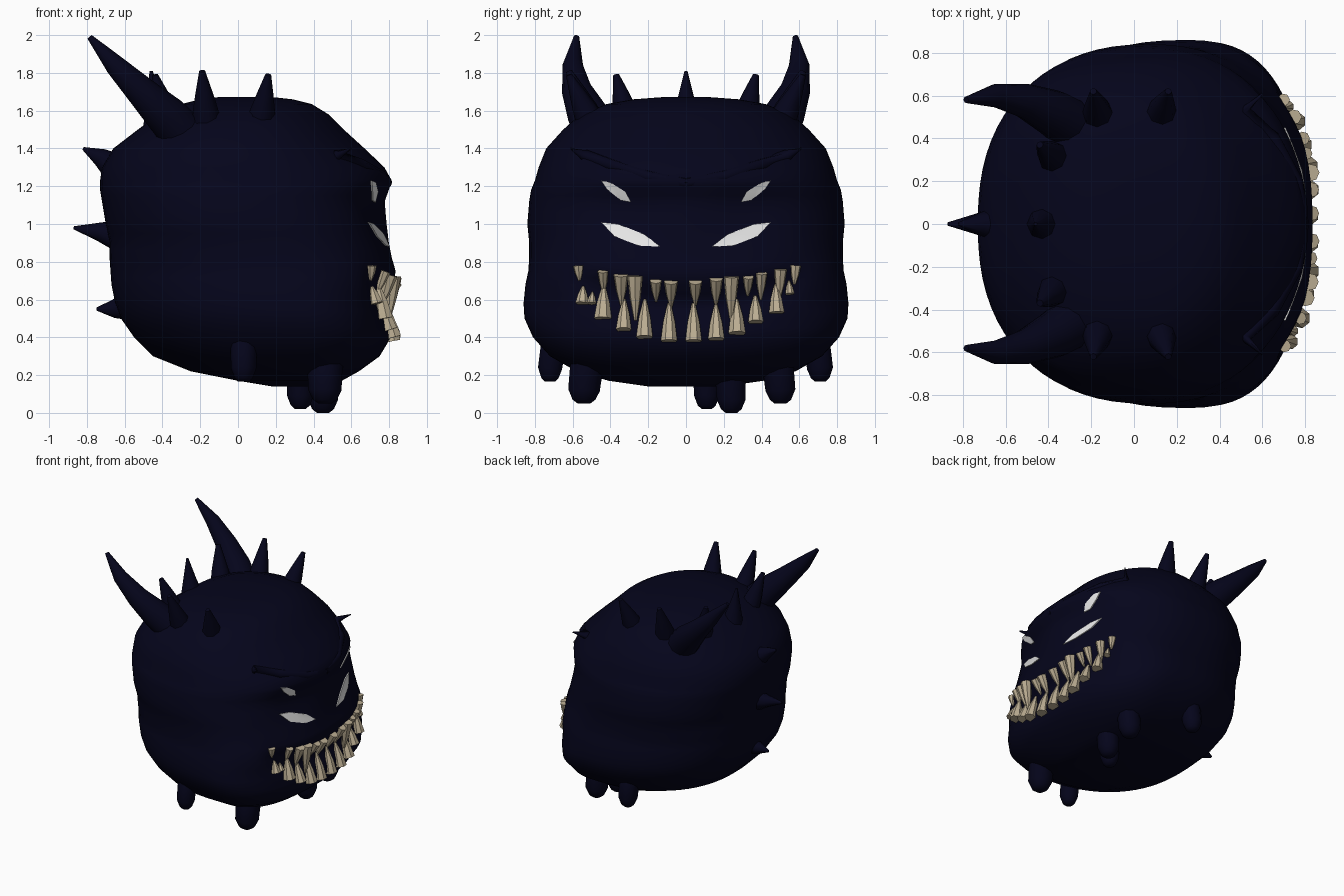
import bpy, bmesh, math
from mathutils import Vector

if "Cube" in bpy.data.objects:
    bpy.data.objects.remove(bpy.data.objects["Cube"])


def material(name, rgb):
    m = bpy.data.materials.new(name)
    m.diffuse_color = (*rgb, 1)
    m.use_nodes = True
    m.node_tree.nodes["Principled BSDF"].inputs["Base Color"].default_value = m.diffuse_color
    return m


NAVY = material("dark_navy", (0.0014, 0.0014, 0.0110))
IVORY = material("ivory", (0.50, 0.42, 0.29))
WHITE = material("white", (0.80, 0.80, 0.80))


def finish(name, bm, mat, angle=50):
    bmesh.ops.recalc_face_normals(bm, faces=bm.faces)
    me = bpy.data.meshes.new(name)
    bm.to_mesh(me)
    bm.free()
    ob = bpy.data.objects.new(name, me)
    bpy.context.collection.objects.link(ob)
    me.materials.append(mat)
    bpy.ops.object.select_all(action='DESELECT')
    ob.select_set(True)
    bpy.context.view_layer.objects.active = ob
    bpy.ops.object.shade_smooth_by_angle(angle=math.radians(angle))
    return ob


def loft(bm, rings):
    rows = [[bm.verts.new(p) for p in r] for r in rings]
    n = len(rows[0])
    for a, b in zip(rows, rows[1:]):
        for i in range(n):
            j = (i + 1) % n
            bm.faces.new((a[i], a[j], b[j], b[i]))
    bm.faces.new(rows[0][::-1])
    bm.faces.new(rows[-1])


def tube(bm, pts, radii, sides=8):
    """Tapered tube along a path."""
    pts = [Vector(p) for p in pts]
    rings = []
    for k, p in enumerate(pts):
        t = (pts[min(k + 1, len(pts) - 1)] - pts[max(k - 1, 0)]).normalized()
        u = t.cross(Vector((0, 1, 0))).normalized()
        v = t.cross(u)
        rings.append([p + radii[k] * (u * math.cos(a) + v * math.sin(a))
                      for a in (math.tau * i / sides for i in range(sides))])
    loft(bm, rings)


# Body sections: height, back x, front x, half width
SECTIONS = [
    (.14, .18, .48, .20), (.17, .00, .55, .41), (.22, -.25, .64, .58),
    (.30, -.45, .75, .72), (.40, -.55, .81, .81), (.50, -.62, .80, .855),
    (.58, -.65, .80, .86), (.68, -.67, .825, .85), (.75, -.675, .835, .835),
    (.82, -.68, .815, .83), (.90, -.68, .80, .83), (1.0, -.70, .79, .84),
    (1.12, -.72, .78, .83), (1.18, -.73, .80, .82), (1.23, -.73, .815, .80),
    (1.30, -.72, .775, .78), (1.40, -.66, .67, .74), (1.50, -.53, .56, .65),
    (1.58, -.42, .48, .56), (1.635, -.30, .39, .42), (1.66, -.20, .29, .28),
    (1.672, -.10, .18, .12)]
BACK_POWER = 2.35


def blend(z, low, high):
    return min(max((z - low) / (high - low), 0), 1)


def centre(z, back, front):
    """Widest point: further forward in the lower half."""
    return back + (.64 - .12 * blend(z, .5, 1)) * (front - back)


def front_power(z):
    return 2.45 - .35 * blend(z, .8, 1.3)


def recess(y, z):
    """Depth of the mouth groove and the eye sockets."""
    y = abs(y)
    mouth = .045 * math.exp(-((z - .57 - .4 * y * y) / .08) ** 2) / (1 + math.exp((y - .60) / .03))
    eye = .035 * math.exp(-((y - .33) / .22) ** 2 - ((z - 1.05) / .15) ** 2)
    return mouth + eye


def section(z):
    for a, b in zip(SECTIONS, SECTIONS[1:]):
        if a[0] <= z <= b[0]:
            f = (z - a[0]) / (b[0] - a[0])
            return [p + (q - p) * f for p, q in zip(a, b)]


def front_x(y, z):
    """Front surface of the body at a given y and z."""
    _, back, front, half = section(z)
    c, p = centre(z, back, front), front_power(z)
    return c + (front - c) * (1 - min(abs(y) / half, 1) ** p) ** (1 / p) - recess(y, z)


# Heights of the body rings, with extra rings across the face
heights = [s[0] for s in SECTIONS]
heights = sorted(heights + [(a + b) / 2 for a, b in zip(heights, heights[1:]) if .4 <= a < 1.2])
bm = bmesh.new()
rings = []
for h in heights:
    z, back, front, half = section(h)
    c = centre(z, back, front)
    ring = []
    for i in range(72):
        a = math.tau * i / 72
        ca, sa = math.cos(a), math.sin(a)
        p = front_power(z) if ca > 0 else BACK_POWER
        ux = math.copysign(abs(ca) ** (2 / p), ca)
        y = math.copysign(abs(sa) ** (2 / p), sa) * half
        x = c + ux * (front - c) - recess(y, z) if ca > .3 else c + ux * (front - c if ux > 0 else c - back)
        ring.append((x, y, z))
    rings.append(ring)
loft(bm, rings)
finish("body", bm, NAVY, 70)

# Large horns, side crown spikes and brow ridges, mirrored across y
for s, side in ((-1, "right"), (1, "left")):
    bm = bmesh.new()
    tube(bm, [(-.22, s * .42, 1.40), (-.38, s * .52, 1.575), (-.51, s * .575, 1.70),
              (-.65, s * .60, 1.84), (-.785, s * .58, 1.99)],
         [.13, .110, .082, .055, .015], 12)
    finish(side + "_horn", bm, NAVY)

    bm = bmesh.new()
    for base, tip in (((-.16, s * .47, 1.46), (-.19, s * .62, 1.81)),
                      ((.11, s * .47, 1.46), (.16, s * .62, 1.79)),
                      ((-.35, s * .29, 1.46), (-.44, s * .37, 1.79))):
        b, t = Vector(base), Vector(tip)
        tube(bm, [b, b.lerp(t, .45), b.lerp(t, .7), t], [.09, .064, .043, .016])
    finish(side + "_crown_spikes", bm, NAVY)

    bm = bmesh.new()
    path = [(front_x(y, z) - .024, s * y, z)
            for y, z in ((0, 1.22), (.2, 1.25), (.4, 1.31), (.53, 1.36))]
    tube(bm, path + [(.60, s * .61, 1.40)], [.03, .034, .036, .034, .005])
    finish(side + "_brow", bm, NAVY, 70)

# Spikes down the centre of the back
bm = bmesh.new()
for base, mid, tip in (((-.41, 0, 1.46), (-.44, 0, 1.65), (-.46, 0, 1.81)),
                       ((-.60, 0, 1.26), (-.73, 0, 1.355), (-.82, 0, 1.40)),
                       ((-.59, 0, .93), (-.74, 0, .96), (-.87, 0, .98)),
                       ((-.53, 0, .58), (-.66, 0, .55), (-.75, 0, .55))):
    tube(bm, [base, mid, tip], [.10, .048, .008])
finish("back_spikes", bm, NAVY)

# Stubby feet: x, y, bottom, radius
bm = bmesh.new()
for x, y, z, r in ((.03, -.72, .165, .067), (.03, .71, .165, .072),
                   (.46, -.54, .05, .088), (.46, .50, .05, .083),
                   (.33, .11, .02, .07), (.45, .24, .0, .08)):
    tube(bm, [(x, y * .88, z + .32), (x, y * .98, z + .17), (x, y, z + .07),
              (x, y, z + .02), (x, y, z)], [r * 1.3, r * 1.05, r, r * .72, r * .4], 10)
finish("feet", bm, NAVY)

# Teeth: y, gum height, tip height, radius
UPPER = [(-.57, .78, .70, .03), (-.44, .75, .63, .03), (-.345, .73, .57, .04),
         (-.27, .725, .49, .042), (-.16, .70, .59, .032), (-.08, .695, .56, .038),
         (.05, .695, .57, .036), (.16, .71, .57, .036), (.24, .72, .50, .042),
         (.33, .72, .62, .03), (.40, .74, .60, .032), (.50, .76, .61, .036),
         (.58, .78, .68, .03)]
LOWER = [(-.55, .58, .67, .036), (-.50, .58, .64, .025), (-.44, .50, .67, .048),
         (-.33, .44, .60, .042), (-.22, .40, .60, .045), (-.09, .38, .58, .045),
         (.04, .38, .58, .045), (.16, .39, .57, .045), (.27, .42, .60, .047),
         (.37, .48, .62, .042), (.48, .53, .68, .042), (.55, .63, .70, .025)]
for name, row, lift in (("upper_teeth", UPPER, .010), ("lower_teeth", LOWER, .022)):
    bm = bmesh.new()
    for y, gum, tip, r in row:
        a = Vector((front_x(y, gum) + lift, y, gum))
        b = Vector((front_x(y, tip) + .016, y * .99, tip))
        m = a.lerp(b, .5)
        m.x = max(m.x, front_x(m.y, m.z) + .010)
        tube(bm, [a, m, b], [r, r * .72, r * .2], 7)
    finish(name, bm, IVORY, 35)

# Slanted eye plates following the face, two on each side
EYES = {"lower": [(.45, 1.01), (.36, 1.0), (.22, .945), (.135, .88), (.25, .885), (.38, .935)],
        "upper": [(.45, 1.23), (.40, 1.22), (.32, 1.17), (.29, 1.115), (.345, 1.125), (.42, 1.185)]}
for s, side in ((-1, "right"), (1, "left")):
    for level, outline in EYES.items():
        cy = sum(p[0] for p in outline) / 6
        cz = sum(p[1] for p in outline) / 6
        bm = bmesh.new()
        rims = [[bm.verts.new((front_x(y, z) + d, s * y, z)) for y, z in outline]
                for d in (.001, .009)]
        mid = bm.verts.new((front_x(cy, cz) + .010, s * cy, cz))
        for i in range(6):
            j = (i + 1) % 6
            bm.faces.new((rims[0][i], rims[0][j], rims[1][j], rims[1][i]))
            bm.faces.new((rims[1][i], rims[1][j], mid))
        finish(f"{side}_{level}_eye", bm, WHITE)
